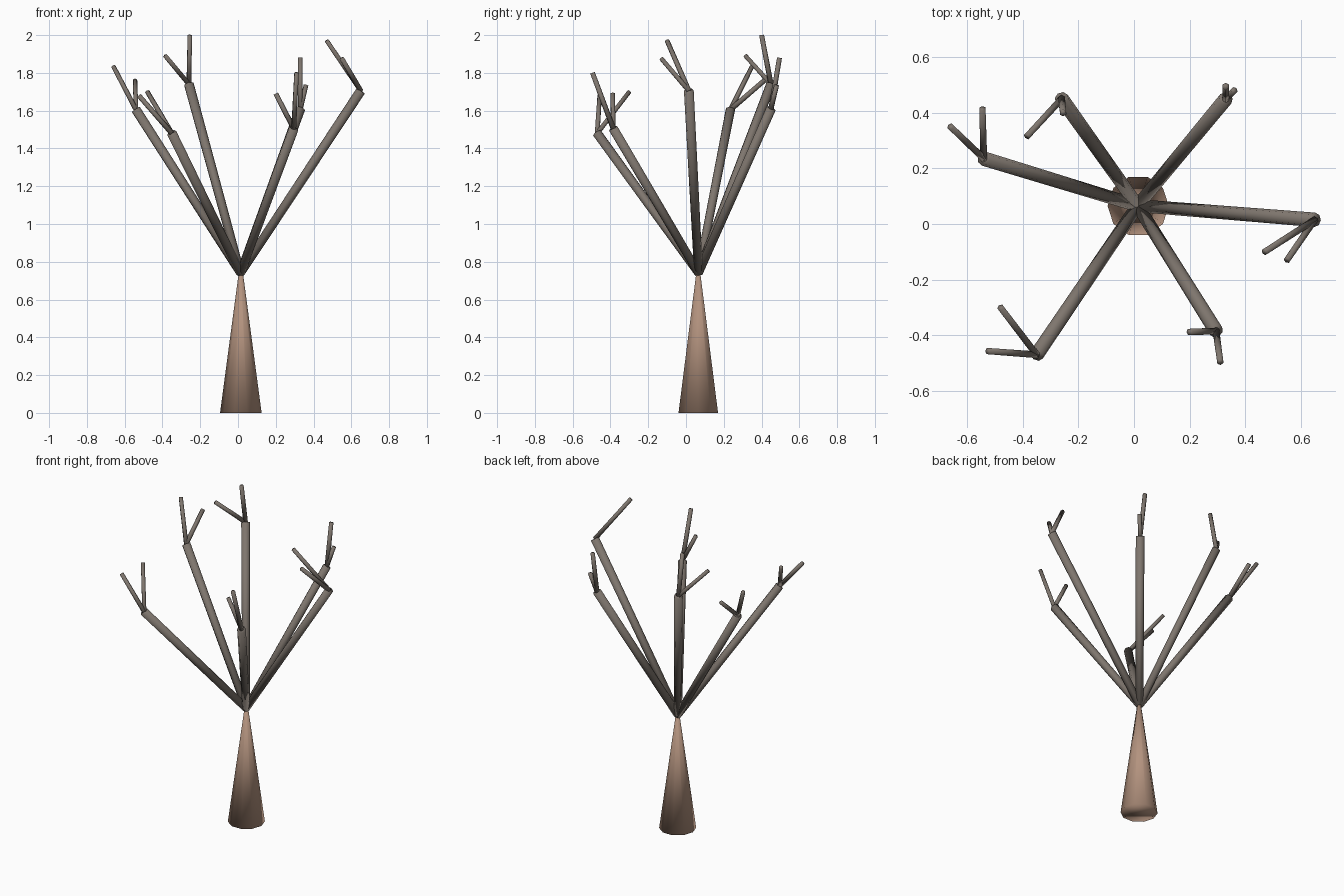
import bpy
from mathutils import Vector

if "Cube" in bpy.data.objects:
    bpy.data.objects.remove(bpy.data.objects["Cube"])


def material(name, rgb):
    m = bpy.data.materials.new(name)
    m.diffuse_color = (*rgb, 1)
    m.use_nodes = True
    m.node_tree.nodes["Principled BSDF"].inputs["Base Color"].default_value = m.diffuse_color
    return m


trunk_mat = material("trunk_bark", (0.45, 0.29, 0.21))
branch_mat = material("branch_bark", (0.21, 0.18, 0.155))


def limb(name, a, b, r1, r2, sides, mat):
    """Capped tapered cylinder from a to b, smooth shaded."""
    a, b = Vector(a), Vector(b)
    d = b - a
    bpy.ops.mesh.primitive_cone_add(
        vertices=sides, radius1=r1, radius2=r2, depth=d.length,
        location=(a + b) / 2, rotation=d.to_track_quat('Z', 'Y').to_euler())
    ob = bpy.context.object
    ob.name = name
    ob.data.materials.append(mat)
    bpy.ops.object.shade_smooth()
    return ob


# Trunk: steep cone, slightly off centre, with a vertex on the x axis
trunk = limb("trunk", (0.015, 0.065, 0), (0.015, 0.065, 0.75), 0.11, 0.01, 10, trunk_mat)
trunk.rotation_euler = (0, 0, 1.5707963)

# Branches: end point, then the tips of the two twigs growing from it
fork = (0.013, 0.066, 0.74)
branches = [
    ((0.65, 0.015, 1.705), (0.47, -0.10, 1.97), (0.55, -0.13, 1.875)),
    ((0.33, 0.45, 1.61), (0.33, 0.495, 1.88), (0.36, 0.48, 1.735)),
    ((-0.26, 0.45, 1.74), (-0.255, 0.40, 2.0), (-0.385, 0.315, 1.89)),
    ((-0.54, 0.235, 1.605), (-0.66, 0.35, 1.835), (-0.545, 0.415, 1.76)),
    ((-0.35, -0.47, 1.48), (-0.48, -0.30, 1.70), (-0.525, -0.457, 1.68)),
    ((0.295, -0.385, 1.505), (0.20, -0.388, 1.69), (0.31, -0.495, 1.80)),
]
for i, (end, *tips) in enumerate(branches, 1):
    limb(f"branch_{i}", fork, end, 0.023, 0.026, 8, branch_mat)
    for j, tip in enumerate(tips, 1):
        limb(f"twig_{i}_{j}", end, tip, 0.014, 0.013, 6, branch_mat)
